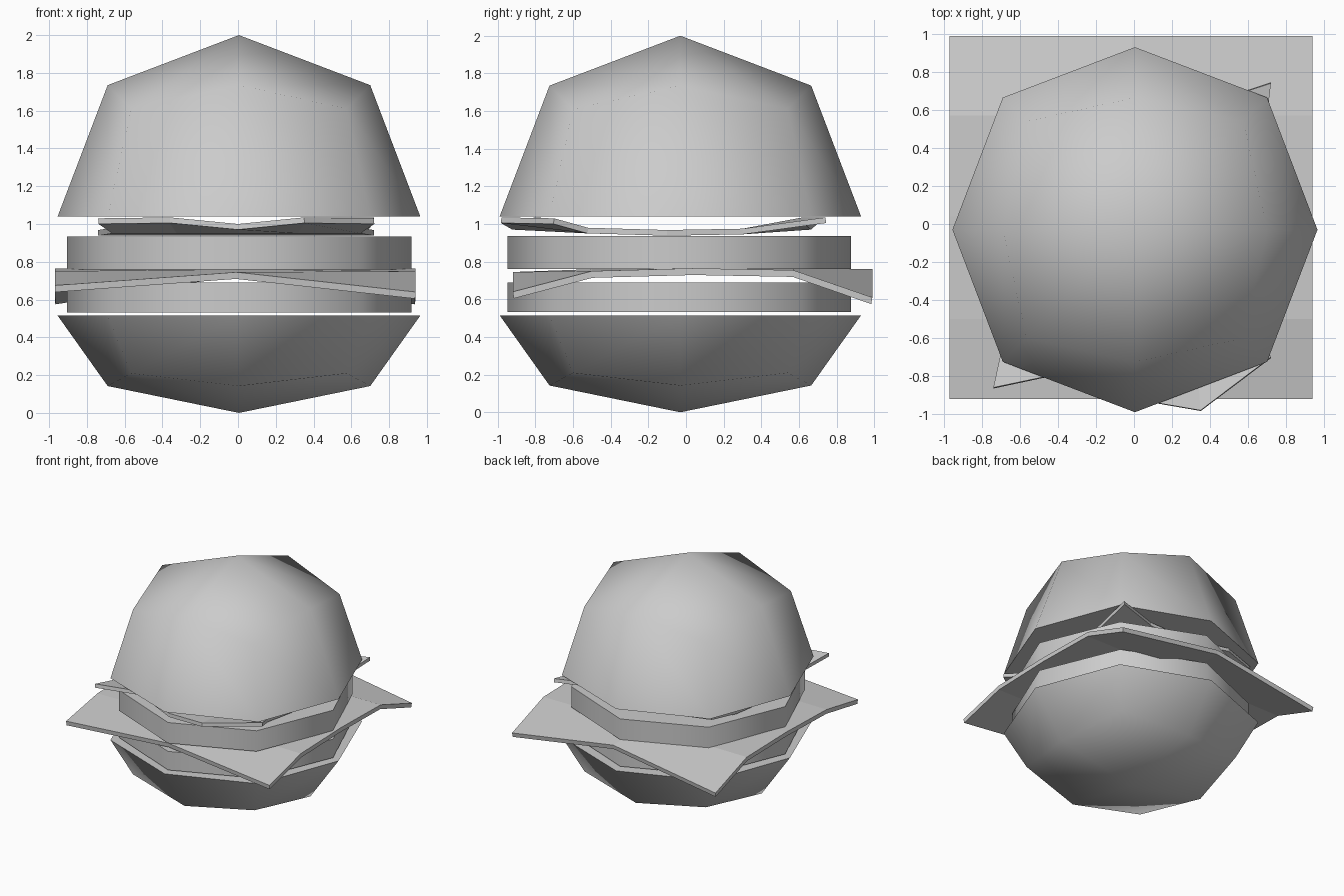
import bpy, bmesh, math
from mathutils import Vector

if "Cube" in bpy.data.objects:
    bpy.data.objects.remove(bpy.data.objects["Cube"])


def finish(bm, name, loc=(0, 0, 0), angle=60, thickness=0):
    if not thickness:
        bmesh.ops.recalc_face_normals(bm, faces=bm.faces)
    me = bpy.data.meshes.new(name)
    bm.to_mesh(me)
    bm.free()
    ob = bpy.data.objects.new(name, me)
    bpy.context.collection.objects.link(ob)
    ob.location = loc
    if thickness:
        mod = ob.modifiers.new("thickness", 'SOLIDIFY')
        mod.thickness = thickness
        mod.offset = -1
    else:
        bpy.ops.object.select_all(action='DESELECT')
        ob.select_set(True)
        bpy.context.view_layer.objects.active = ob
        bpy.ops.object.shade_smooth_by_angle(angle=math.radians(angle))
    return ob


def bun(name, z, height):
    """Half of a once-subdivided cube rounded into a ball, with a flat cap."""
    bm = bmesh.new()
    bmesh.ops.create_cube(bm, size=2)
    bmesh.ops.subdivide_edges(bm, edges=bm.edges[:], cuts=1, use_grid_fill=True)
    reach = {1: 0.96, 2: 0.695, 3: 0.57}
    for v in bm.verts:
        v.co *= reach[sum(abs(c) > 0.5 for c in v.co)]
    bmesh.ops.delete(bm, geom=[v for v in bm.verts if v.co.z < -0.1], context='VERTS')
    bmesh.ops.holes_fill(bm, edges=[e for e in bm.edges if e.is_boundary], sides=0)
    for v in bm.verts:
        v.co.z *= height / 0.96
    finish(bm, name, (0.005, -0.03, z))


def patty(name, z0, z1):
    bm = bmesh.new()
    bmesh.ops.create_cone(bm, cap_ends=True, segments=8, radius1=0.912,
                          radius2=0.912, depth=z1 - z0)
    finish(bm, name, (0.006, -0.036, (z0 + z1) / 2))


def sheet(name, rows, thickness):
    """Thin bent slice from rows of points, front row first."""
    bm = bmesh.new()
    grid = [[bm.verts.new(p) for p in row] for row in rows]
    for a, b in zip(grid, grid[1:]):
        for i in range(len(a) - 1):
            bm.faces.new((a[i], a[i + 1], b[i + 1], b[i]))
    finish(bm, name, thickness=thickness)


# Buns
bun("bottom_bun", 0.515, -0.515)
bun("top_bun", 1.04, 0.96)

# Patties
patty("lower_patty", 0.532, 0.69)
patty("upper_patty", 0.76, 0.935)

# Cheese slice with drooping corners
xs = (-0.97, -0.01, 0.94)
heights = ((-0.92, (0.675, 0.745, 0.64)),
           (-0.50, (0.75, 0.76, 0.75)),
           (0.04, (0.765, 0.765, 0.765)),
           (0.57, (0.755, 0.76, 0.755)),
           (0.99, (0.61, 0.76, 0.61)))
sheet("cheese", [[(x, y, z) for x, z in zip(xs, zs)] for y, zs in heights], 0.036)

# Lettuce leaf with a raised, uneven rim
cols = (-0.74, -0.36, 0, 0.35, 0.72)
front = list(zip(cols, (-0.86, -0.78, -0.92, -0.98, -0.70),
                 (1.03, 1.035, 1.0, 1.035, 1.03)))
back = list(zip((-0.66, -0.36, 0, 0.35, 0.72), (0.60, 0.70, 0.66, 0.62, 0.74),
                (1.03, 1.035, 1.0, 1.035, 1.035)))
middle = [[(x * s, y, z) for x in cols]
          for y, z, s in ((-0.52, 0.98, 0.9), (-0.1, 0.968, 1), (0.3, 0.975, 0.93))]
sheet("lettuce", [front] + middle + [back], 0.03)
